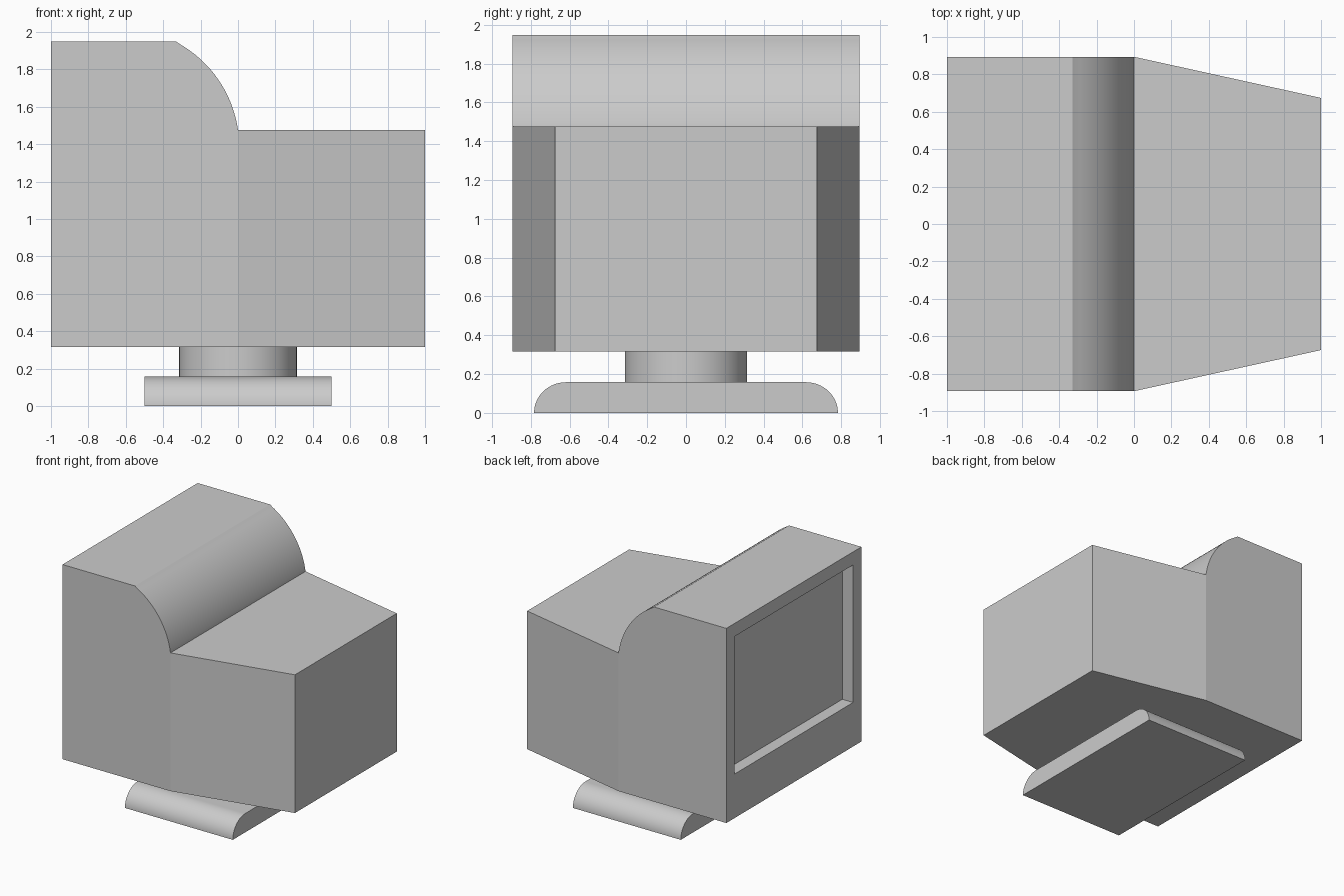
import bpy, bmesh, math
from mathutils import Vector

old = bpy.data.objects.get("Cube")
if old:
    bpy.data.objects.remove(old, do_unlink=True)

# One plain plastic colour for everything
GREY = (0.6, 0.6, 0.6, 1.0)
plastic = bpy.data.materials.new("grey plastic")
plastic.use_nodes = True
plastic.diffuse_color = GREY
plastic.node_tree.nodes["Principled BSDF"].inputs["Base Color"].default_value = GREY

BASE_TOP, BODY_BOTTOM, REAR_TOP, FRONT_TOP = 0.158, 0.317, 1.475, 1.948
HALF_WIDTH, REAR_HALF_WIDTH = 0.894, 0.674


def arc(cx, cy, rx, ry, start, end, steps=20):
    """Points on an elliptical arc, angles in degrees."""
    angles = [math.radians(start + (end - start) * i / steps) for i in range(steps + 1)]
    return [(cx + rx * math.cos(a), cy + ry * math.sin(a)) for a in angles]


def prism(profile, place, offset):
    """Extrude a closed 2D profile, mapped to 3D by place(), along offset."""
    bm = bmesh.new()
    face = bm.faces.new([bm.verts.new(place(u, v)) for u, v in profile])
    new = bmesh.ops.extrude_face_region(bm, geom=[face])["geom"]
    verts = [g for g in new if isinstance(g, bmesh.types.BMVert)]
    bmesh.ops.translate(bm, verts=verts, vec=Vector(offset))
    bmesh.ops.recalc_face_normals(bm, faces=bm.faces)
    return bm


def finish(bm, name):
    mesh = bpy.data.meshes.new(name)
    bm.to_mesh(mesh)
    bm.free()
    mesh.materials.append(plastic)
    obj = bpy.data.objects.new(name, mesh)
    bpy.context.collection.objects.link(obj)
    bpy.ops.object.select_all(action="DESELECT")
    obj.select_set(True)
    bpy.context.view_layer.objects.active = obj
    bpy.ops.object.shade_smooth_by_angle(angle=math.radians(25))
    return obj


# Front housing: tall slab whose top rolls down to the rear
radius, low, high = 0.632, 8, 62
cx = -radius * math.cos(math.radians(low))
cz = REAR_TOP - radius * math.sin(math.radians(low))
roll = arc(cx, cz, radius, radius, low, high, 24)
roll[-1] = (roll[-1][0], FRONT_TOP)
side = [(-1, FRONT_TOP), (-1, BODY_BOTTOM), (0, BODY_BOTTOM)] + roll
bm = prism(side, lambda x, z: (x, -HALF_WIDTH, z), (0, 2 * HALF_WIDTH, 0))

# Screen recess: inset the -x face, lift its lower edge, push it in
bm.normal_update()
screen = min(bm.faces, key=lambda f: f.normal.x)
bmesh.ops.inset_individual(bm, faces=[screen], thickness=0.155)
for v in screen.verts:
    v.co.z = max(v.co.z, 0.686)
inner = bmesh.ops.extrude_discrete_faces(bm, faces=[screen])["faces"]
rim_edges = [e for e in bm.edges if e.is_boundary and e not in inner[0].edges]
bmesh.ops.bridge_loops(bm, edges=rim_edges + list(inner[0].edges))
bmesh.ops.translate(bm, verts=inner[0].verts, vec=Vector((0.1, 0, 0)))
bmesh.ops.recalc_face_normals(bm, faces=bm.faces)
finish(bm, "front_housing")

# Rear housing: box tapering towards the back
plan = [(0, -HALF_WIDTH), (1, -REAR_HALF_WIDTH), (1, REAR_HALF_WIDTH), (0, HALF_WIDTH)]
bm = prism(plan, lambda x, y: (x, y, BODY_BOTTOM), (0, 0, REAR_TOP - BODY_BOTTOM))
finish(bm, "rear_housing")

# Swivel neck
circle = arc(0, 0, 0.315, 0.315, 0, 360, 64)[:-1]
bm = prism(circle, lambda x, y: (x, y, BASE_TOP), (0, 0, BODY_BOTTOM - BASE_TOP))
finish(bm, "neck")

# Foot plate with rounded ends
end, round_w = 0.783, 0.165
outline = (arc(end - round_w, 0, round_w, BASE_TOP, 0, 90)
           + arc(round_w - end, 0, round_w, BASE_TOP, 90, 180))
bm = prism(outline, lambda y, z: (-0.5, y, z), (1, 0, 0))
finish(bm, "foot_plate")
